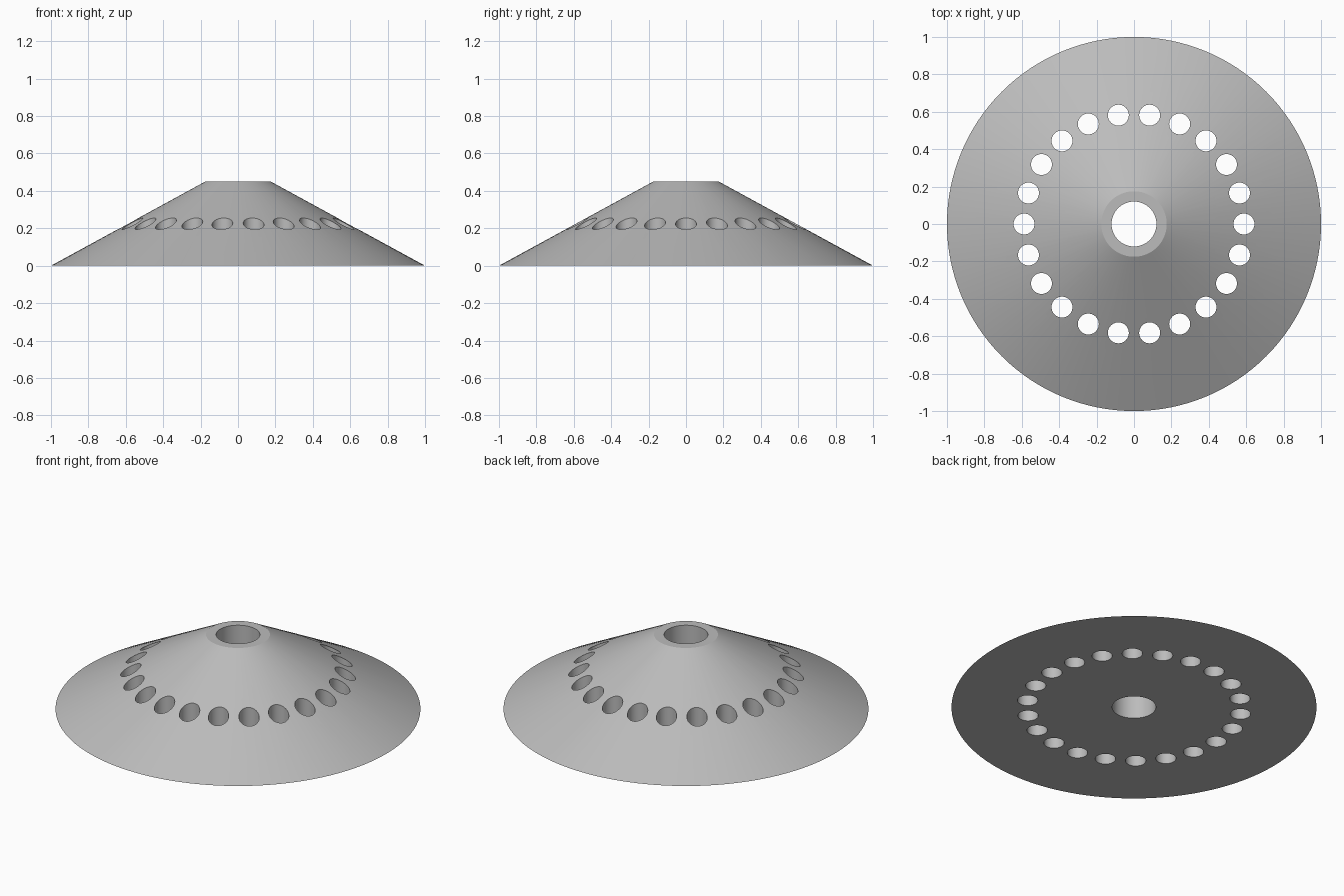
import bpy, bmesh, math
from mathutils import Matrix

cube = bpy.data.objects.get("Cube")
if cube:
    bpy.data.objects.remove(cube, do_unlink=True)

HEIGHT = 0.45
HOLES = 22
RING_RADIUS = 0.588

grey = bpy.data.materials.new("plain_grey")
grey.use_nodes = True
colour = (0.5, 0.5, 0.5, 1)
grey.diffuse_color = colour
grey.node_tree.nodes["Principled BSDF"].inputs["Base Color"].default_value = colour


def make_object(name, bm):
    mesh = bpy.data.meshes.new(name)
    bm.to_mesh(mesh)
    bm.free()
    mesh.materials.append(grey)
    obj = bpy.data.objects.new(name, mesh)
    bpy.context.collection.objects.link(obj)
    return obj


def add_cone(bm, r1, r2, depth, segments, x=0, y=0, z=0):
    bmesh.ops.create_cone(bm, cap_ends=True, segments=segments, radius1=r1, radius2=r2,
                          depth=depth, matrix=Matrix.Translation((x, y, z)))


# Solid truncated cone
bm = bmesh.new()
add_cone(bm, 1.0, 0.175, HEIGHT, 128, z=HEIGHT / 2)
body = make_object("perforated_cone", bm)

# Centre bore and ring of vertical through holes
bm = bmesh.new()
add_cone(bm, 0.12, 0.12, 2, 64)
for i in range(HOLES):
    a = math.tau * i / HOLES
    add_cone(bm, 0.056, 0.056, 2, 40, RING_RADIUS * math.cos(a), RING_RADIUS * math.sin(a))
cutter = make_object("hole_cutter", bm)
cutter.hide_render = True

cut = body.modifiers.new("holes", 'BOOLEAN')
cut.operation = 'DIFFERENCE'
cut.solver = 'EXACT'
cut.object = cutter

# Apply the cut and remove the cutter
bpy.context.view_layer.objects.active = body
body.select_set(True)
bpy.ops.object.modifier_apply(modifier=cut.name)
bpy.data.objects.remove(cutter, do_unlink=True)
bpy.ops.object.shade_smooth_by_angle(angle=math.radians(20))
